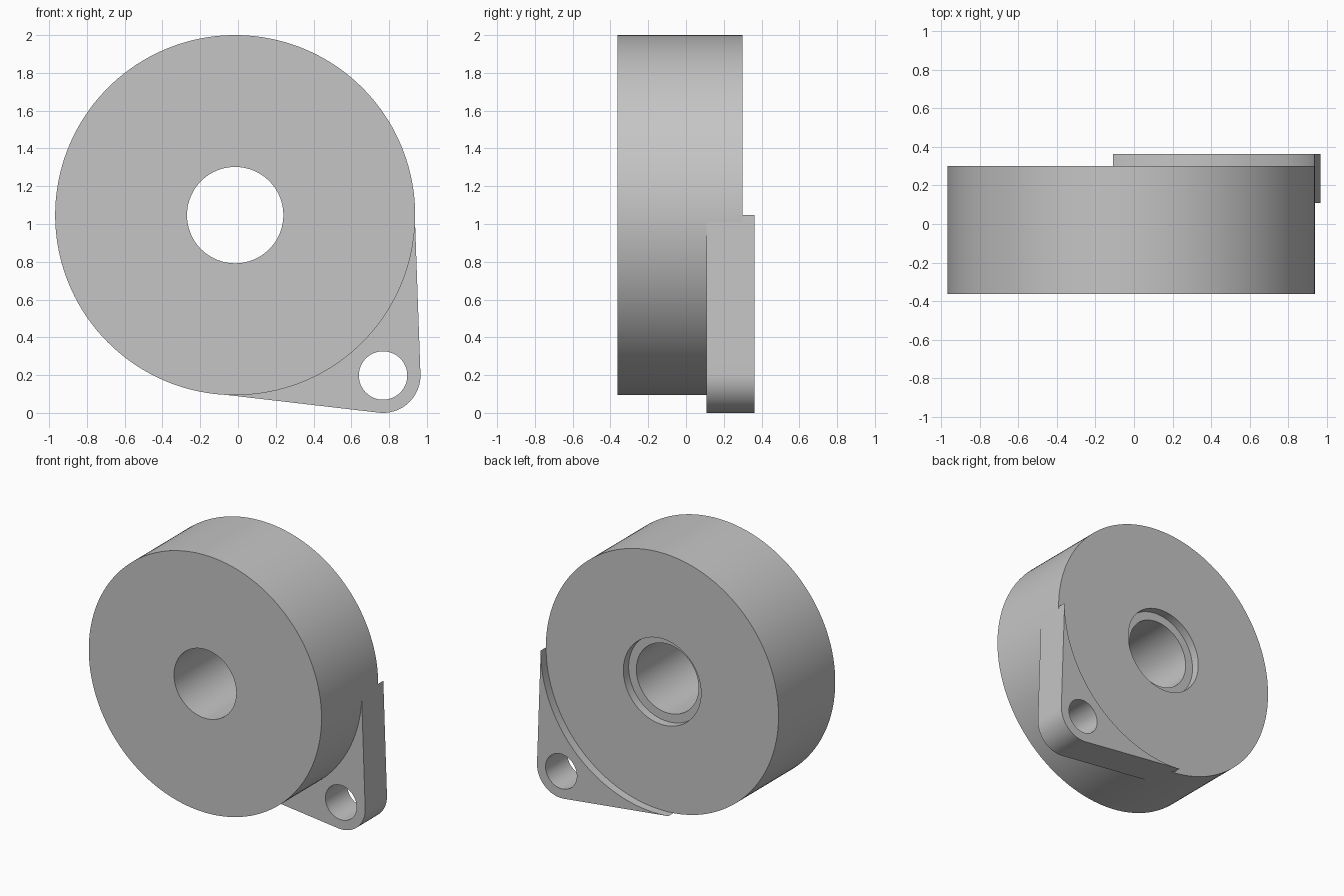
import bpy, bmesh
from math import sin, cos, radians, tau
from mathutils import Vector

cube = bpy.data.objects.get("Cube")
if cube:
    bpy.data.objects.remove(cube, do_unlink=True)

grey = bpy.data.materials.new("grey metal")
grey.use_nodes = True
colour = (0.56, 0.56, 0.56, 1)
grey.diffuse_color = colour
grey.node_tree.nodes["Principled BSDF"].inputs["Base Color"].default_value = colour

DISC = Vector((-0.015, 0, 1.047))
DISC_R = 0.953
EYE = Vector((0.768, 0, 0.198))
FRONT, BACK = -0.363, 0.363
FACE, EAR_FRONT = 0.3, 0.108


def finish(bm, name):
    bmesh.ops.recalc_face_normals(bm, faces=bm.faces)
    mesh = bpy.data.meshes.new(name)
    bm.to_mesh(mesh)
    bm.free()
    mesh.materials.append(grey)
    mesh.shade_smooth()
    mesh.set_sharp_from_angle(angle=radians(30))
    obj = bpy.data.objects.new(name, mesh)
    bpy.context.collection.objects.link(obj)
    return obj


def arc(centre, radius, start, end, steps, y):
    points = []
    for i in range(steps + 1):
        a = radians(start + (end - start) * i / steps)
        points.append((centre.x + radius * cos(a), y, centre.z + radius * sin(a)))
    return points


# Disc with a through bore and a shallow counterbore in the back
bore, recess, ledge = 0.255, 0.318, FACE - 0.062
profile = [(bore, FRONT), (DISC_R, FRONT), (DISC_R, FACE),
           (recess, FACE), (recess, ledge), (bore, ledge)]
bm = bmesh.new()
SEGMENTS = 160
rings = []
for i in range(SEGMENTS):
    a = tau * i / SEGMENTS
    rings.append([bm.verts.new((DISC.x + r * cos(a), y, DISC.z + r * sin(a)))
                  for r, y in profile])
for i, ring in enumerate(rings):
    following = rings[(i + 1) % SEGMENTS]
    for j in range(len(profile)):
        k = (j + 1) % len(profile)
        bm.faces.new((ring[j], ring[k], following[k], following[j]))
finish(bm, "disc")

# Mounting ear: tapers from the disc rim to a rounded end with an eyelet
outline = arc(DISC, DISC_R - 0.002, 0, -95.7, 60, EAR_FRONT)
outline += arc(EYE, 0.198, -96.5, 1.7, 28, EAR_FRONT)
eyelet = arc(EYE, 0.128, 0, 360, 64, EAR_FRONT)[:-1]
bm = bmesh.new()
edges = []
for loop in (outline, eyelet):
    verts = [bm.verts.new(p) for p in loop]
    edges += [bm.edges.new((v, verts[(i + 1) % len(verts)]))
              for i, v in enumerate(verts)]
bmesh.ops.triangle_fill(bm, edges=edges, use_beauty=True, normal=(0, -1, 0))
extruded = bmesh.ops.extrude_face_region(bm, geom=bm.faces[:], use_keep_orig=True)
moved = [g for g in extruded["geom"] if isinstance(g, bmesh.types.BMVert)]
bmesh.ops.translate(bm, verts=moved, vec=(0, BACK - EAR_FRONT, 0))
finish(bm, "mounting_ear")
